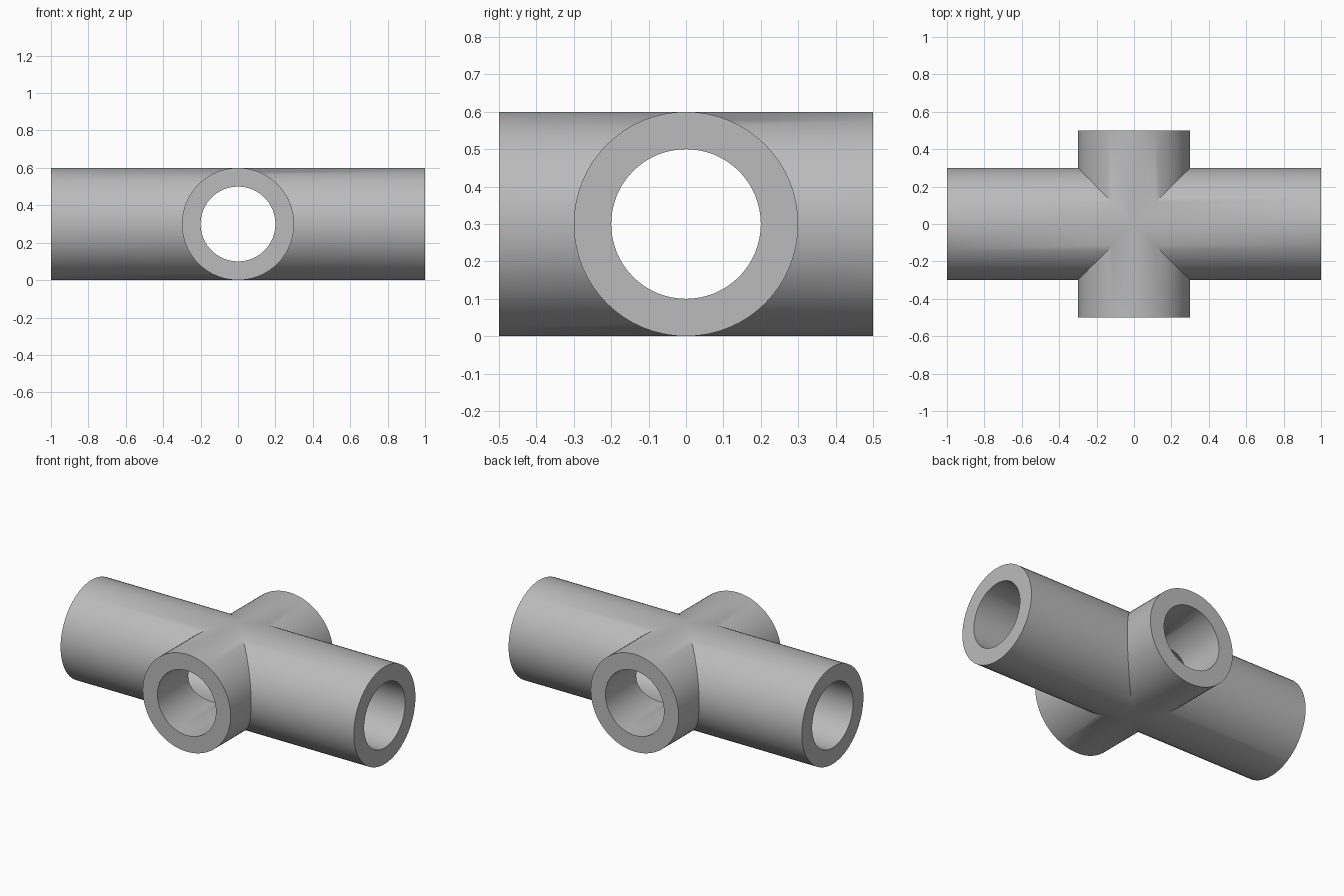
import bpy
import bmesh
from math import sin, cos, tau, radians
from mathutils import Matrix

if "Cube" in bpy.data.objects:
    bpy.data.objects.remove(bpy.data.objects["Cube"], do_unlink=True)

OUTER, BORE, SEGMENTS = 0.3, 0.2, 64

grey = bpy.data.materials.new("pipe grey")
grey.use_nodes = True
colour = (0.5, 0.5, 0.5, 1)
grey.diffuse_color = colour
grey.node_tree.nodes["Principled BSDF"].inputs["Base Color"].default_value = colour

bm = bmesh.new()


def add_arm(length, turn):
    """Hollow pipe arm, mitred at the centre where it meets its neighbours."""
    rot = Matrix.Rotation(turn, 3, 'Z')

    def ring(radius, mitred):
        verts = []
        for i in range(SEGMENTS):
            a = tau * i / SEGMENTS
            y, z = radius * sin(a), radius * cos(a)
            x = abs(y) if mitred else length
            verts.append(bm.verts.new(rot @ bm_point(x, y, z)))
        return verts

    rings = [ring(OUTER, True), ring(OUTER, False),
             ring(BORE, False), ring(BORE, True)]
    # Outer wall, end rim, bore wall
    for a, b in zip(rings, rings[1:]):
        for i in range(SEGMENTS):
            j = (i + 1) % SEGMENTS
            bm.faces.new((a[i], a[j], b[j], b[i]))


def bm_point(x, y, z):
    return Matrix.Translation((x, y, z + OUTER)).translation


# Two long arms along x, two short arms along y
for k in range(4):
    add_arm(0.5 if k % 2 else 1.0, k * tau / 4)

# Weld the arms along the mitre seams
bmesh.ops.remove_doubles(bm, verts=bm.verts, dist=0.0001)
bmesh.ops.recalc_face_normals(bm, faces=bm.faces)

mesh = bpy.data.meshes.new("pipe_cross")
bm.to_mesh(mesh)
bm.free()
mesh.materials.append(grey)
pipe = bpy.data.objects.new("pipe_cross", mesh)
bpy.context.collection.objects.link(pipe)

bpy.context.view_layer.objects.active = pipe
pipe.select_set(True)
bpy.ops.object.shade_smooth_by_angle(angle=radians(30))
